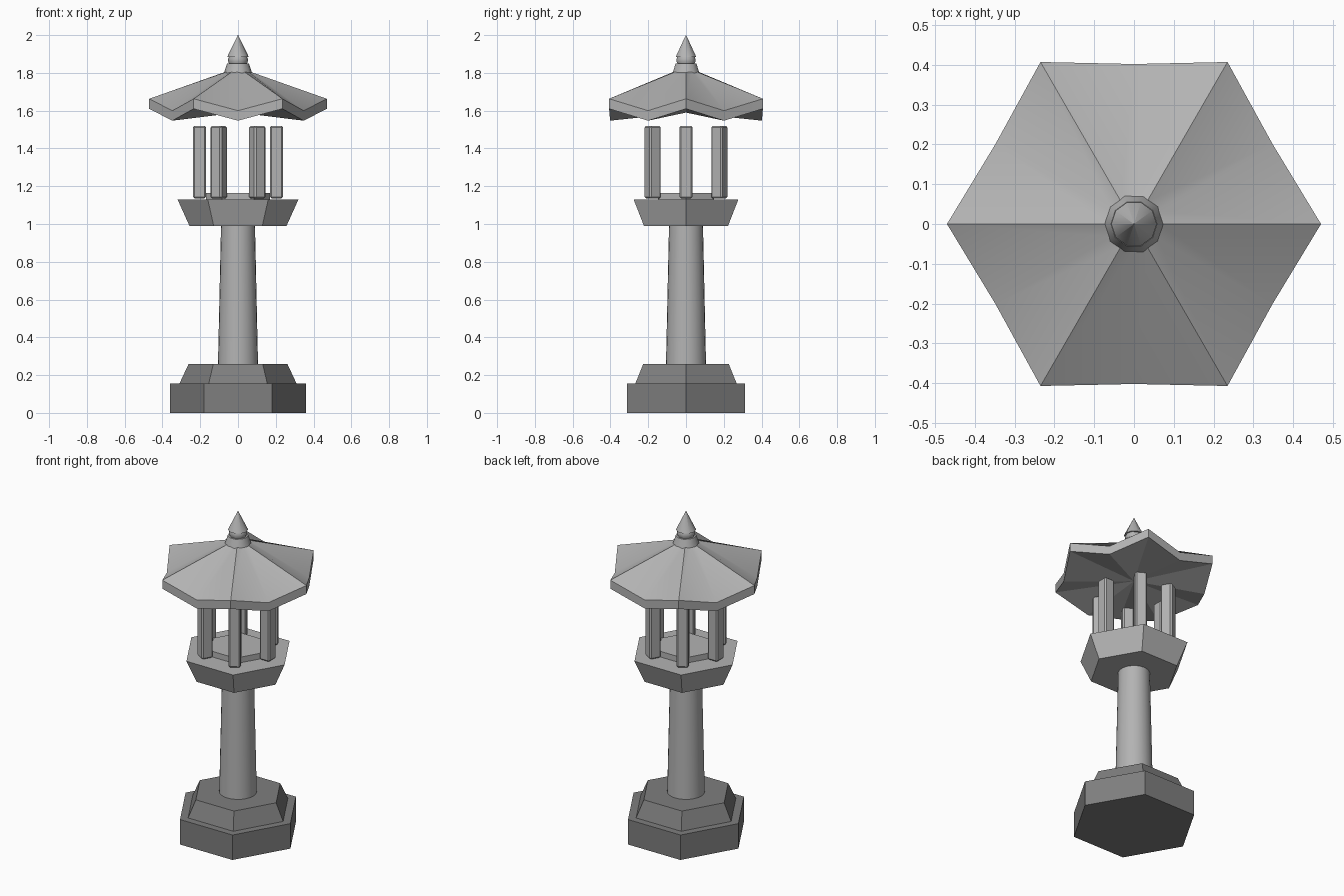
import bpy, bmesh, math

if "Cube" in bpy.data.objects:
    bpy.data.objects.remove(bpy.data.objects["Cube"])


def material(name, value):
    m = bpy.data.materials.new(name)
    m.diffuse_color = (value, value, value, 1)
    m.use_nodes = True
    m.node_tree.nodes["Principled BSDF"].inputs["Base Color"].default_value = m.diffuse_color
    return m


LIGHT = material("light_stone", 0.45)
DARK = material("dark_stone", 0.21)


def finish(name, bm, mat, smooth=None):
    bmesh.ops.recalc_face_normals(bm, faces=bm.faces)
    mesh = bpy.data.meshes.new(name)
    bm.to_mesh(mesh)
    bm.free()
    mesh.materials.append(mat)
    ob = bpy.data.objects.new(name, mesh)
    bpy.context.collection.objects.link(ob)
    if smooth:
        bpy.ops.object.select_all(action='DESELECT')
        ob.select_set(True)
        bpy.context.view_layer.objects.active = ob
        bpy.ops.object.shade_smooth_by_angle(angle=math.radians(smooth))
    return ob


def bridge(bm, a, b):
    n = len(a)
    for i in range(n):
        j = (i + 1) % n
        bm.faces.new((a[i], a[j], b[j], b[i]))


def turned(name, profile, sides, mat, smooth=None):
    """Stack of regular rings from (radius, z) pairs; closed at both ends."""
    bm = bmesh.new()
    rings = []
    for r, z in profile:
        rings.append([bm.verts.new((r * math.cos(2 * math.pi * i / sides),
                                    r * math.sin(2 * math.pi * i / sides), z))
                      for i in range(sides)])
    for a, b in zip(rings, rings[1:]):
        bridge(bm, a, b)
    bm.faces.new(rings[0])
    bm.faces.new(rings[-1])
    return finish(name, bm, mat, smooth)


# Hexagonal stepped foot
turned("base_slab", [(0.36, 0), (0.36, 0.155)], 6, DARK)
turned("base_step", [(0.31, 0.155), (0.262, 0.258)], 6, DARK)

# Tapered round column
turned("column", [(0.106, 0.258), (0.09, 0.99)], 24, LIGHT, 40)

# Flared hexagonal platform with a low plinth on it
turned("platform", [(0.257, 0.99), (0.32, 1.13)], 6, LIGHT)
turned("chamber_floor", [(0.17, 1.13), (0.17, 1.165)], 6, LIGHT)

# Six chamfered posts around the open light chamber
for k in range(6):
    bm = bmesh.new()
    bmesh.ops.create_cube(bm, size=1)
    bmesh.ops.scale(bm, vec=(0.069, 0.069, 0.385), verts=bm.verts)
    bmesh.ops.bevel(bm, geom=bm.edges[:], offset=0.009, segments=1,
                    affect='EDGES')
    post = finish(f"post_{k + 1}", bm, LIGHT)
    a = math.radians(60 * k)
    post.location = (0.204 * math.cos(a), 0.204 * math.sin(a), 1.3275)
    post.rotation_euler.z = a

# Roof: raised corners alternate with low edge middles
bm = bmesh.new()
top, low, crown = [], [], []
for i in range(12):
    a = math.radians(30 * i)
    corner = i % 2 == 0
    r = 0.47 if corner else 0.402
    z = 1.663 if corner else 1.60
    c, s = math.cos(a), math.sin(a)
    top.append(bm.verts.new((r * c, r * s, z)))
    low.append(bm.verts.new((r * c, r * s, z - 0.053)))
    crown.append(bm.verts.new((0.065 * c, 0.065 * s, 1.806)))
bridge(bm, low, top)
bridge(bm, top, crown)
bm.faces.new(crown)
under = bm.verts.new((0, 0, 1.59))
for i in range(12):
    bm.faces.new((low[i], low[(i + 1) % 12], under))
finish("roof", bm, LIGHT, 30)

# Finial: flared collar, rounded neck and pointed tip
turned("finial_collar", [(0.074, 1.80), (0.058, 1.85)], 10, LIGHT, 40)
turned("finial_neck", [(0.046, 1.845), (0.052, 1.86), (0.052, 1.875),
                       (0.046, 1.89)], 10, LIGHT, 60)
turned("finial_tip", [(0.057, 1.885), (0.001, 2.0)], 10, LIGHT, 40)
